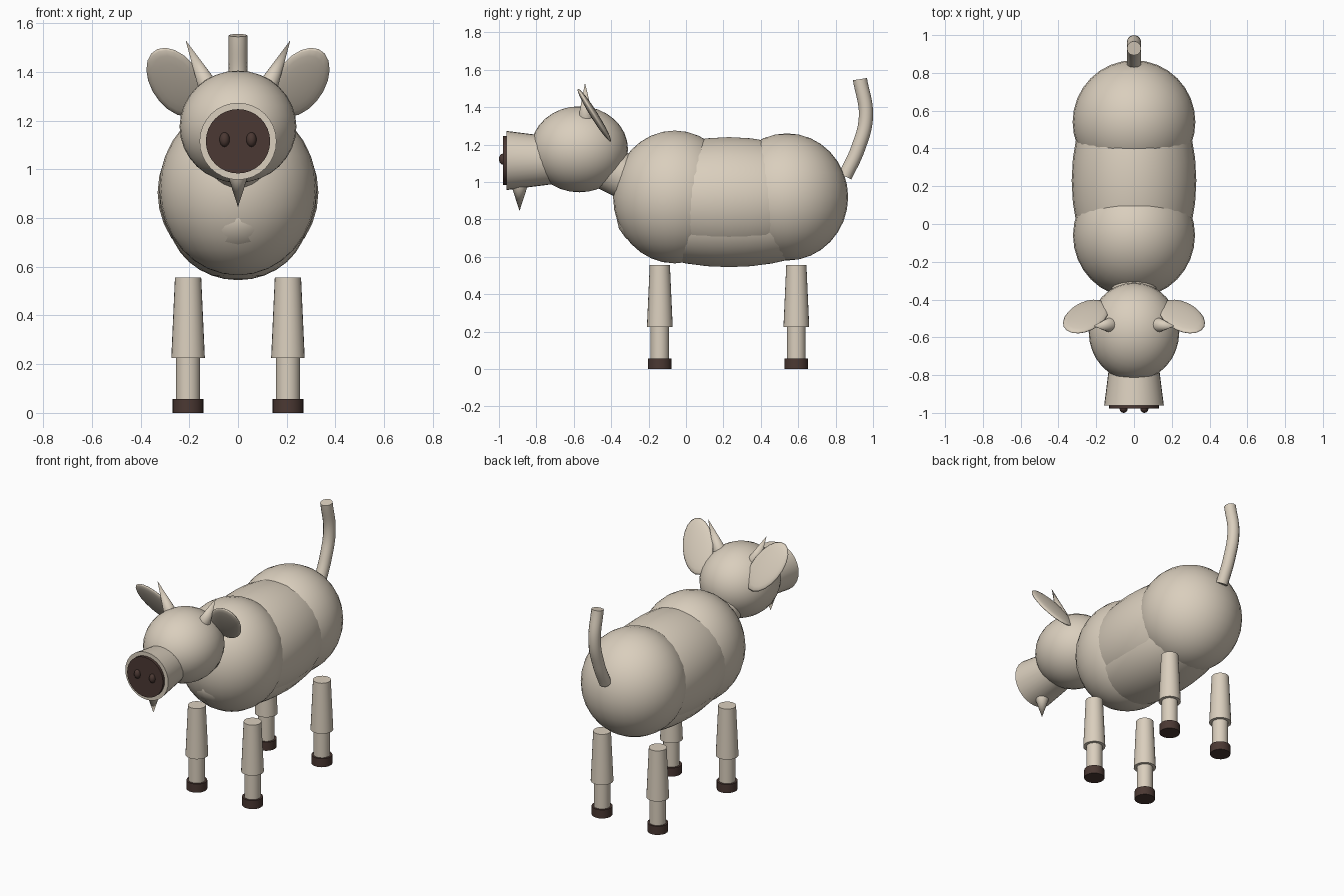
import bpy
import math
from mathutils import Vector, Matrix

cube = bpy.data.objects.get("Cube")
if cube:
    bpy.data.objects.remove(cube, do_unlink=True)


def make_material(name, rgb):
    mat = bpy.data.materials.new(name)
    mat.use_nodes = True
    mat.diffuse_color = (*rgb, 1)
    mat.node_tree.nodes["Principled BSDF"].inputs["Base Color"].default_value = (*rgb, 1)
    return mat


HIDE = make_material("cream hide", (0.70, 0.62, 0.51))
DARK = make_material("dark brown", (0.07, 0.04, 0.033))


def finish(name, mat):
    obj = bpy.context.object
    obj.name = name
    obj.data.materials.append(mat)
    bpy.ops.object.shade_smooth_by_angle(angle=math.radians(40))
    return obj


def ball(name, center, radii, mat=HIDE, segments=32, basis=None):
    """Ellipsoid, optionally turned by a 3x3 basis."""
    bpy.ops.mesh.primitive_uv_sphere_add(segments=segments, ring_count=segments // 2)
    obj = finish(name, mat)
    turn = basis.to_4x4() if basis else Matrix()
    obj.data.transform(Matrix.Translation(center) @ turn @ Matrix.Diagonal((*radii, 1)))
    return obj


def taper(name, start, end, r_start, r_end, mat=HIDE, sides=24):
    """Cone or cylinder running from start to end."""
    a, b = Vector(start), Vector(end)
    bpy.ops.mesh.primitive_cone_add(vertices=sides, radius1=r_start, radius2=r_end,
                                    depth=(b - a).length)
    obj = finish(name, mat)
    turn = (b - a).to_track_quat("Z", "Y").to_matrix().to_4x4()
    obj.data.transform(Matrix.Translation((a + b) / 2) @ turn)
    return obj


# Body
ball("chest", (0, -0.06, 0.92), (0.323, 0.33, 0.355))
ball("rump", (0, 0.54, 0.92), (0.325, 0.327, 0.34))
ball("torso", (0, 0.23, 0.905), (0.33, 0.6, 0.335))
ball("belly", (0, 0.23, 0.80), (0.285, 0.6, 0.255))
taper("neck", (0, -0.55, 1.14), (0, -0.25, 0.99), 0.12, 0.12)

# Head and snout
ball("head", (0, -0.57, 1.175), (0.24, 0.26, 0.23))
taper("snout", (0, -0.7, 1.115), (0, -0.96, 1.115), 0.125, 0.158, sides=32)
taper("nose_plate", (0, -0.95, 1.115), (0, -0.978, 1.115), 0.132, 0.132, DARK, 32)
taper("chin_tuft", (0, -0.89, 0.975), (0, -0.89, 0.845), 0.042, 0, sides=16)

# Paired head parts
for side, s in (("left", 1), ("right", -1)):
    ball(side + "_nostril", (s * 0.055, -0.978, 1.122), (0.021, 0.022, 0.03), DARK, 16)
    taper(side + "_horn", (s * 0.125, -0.535, 1.345), (s * 0.215, -0.54, 1.53), 0.04, 0, sides=16)
    up = Vector((0, -0.53, 0.85)).normalized()
    lean = math.radians(25)
    long_axis = Vector((s * math.sin(lean), 0, 0)) + up * math.cos(lean)
    wide_axis = Vector((math.cos(lean), 0, 0)) - up * s * math.sin(lean)
    normal = wide_axis.cross(long_axis)
    basis = Matrix((wide_axis, long_axis, normal)).transposed()
    ball(side + "_ear", (s * 0.255, -0.49, 1.357), (0.105, 0.178, 0.02), HIDE, 20, basis)

# Legs
for end, y in (("front", -0.14), ("back", 0.59)):
    for side, x in (("left", 0.205), ("right", -0.205)):
        name = end + "_" + side
        taper(name + "_thigh", (x, y, 0.225), (x, y, 0.555), 0.069, 0.054)
        taper(name + "_shin", (x, y, 0.03), (x, y, 0.26), 0.05, 0.05)
        taper(name + "_hoof", (x, y, 0), (x, y, 0.057), 0.063, 0.063, DARK)

# Tail: a capped tube along a smooth path
curve = bpy.data.curves.new("tail", "CURVE")
curve.dimensions = "3D"
curve.bevel_depth = 0.038
curve.bevel_resolution = 4
curve.use_fill_caps = True
path = [(0.85, 1.03), (0.92, 1.18), (0.962, 1.35), (0.93, 1.55)]
spline = curve.splines.new("BEZIER")
spline.bezier_points.add(len(path) - 1)
for point, (y, z) in zip(spline.bezier_points, path):
    point.co = (0, y, z)
    point.handle_left_type = point.handle_right_type = "AUTO"
tail = bpy.data.objects.new("tail", curve)
bpy.context.collection.objects.link(tail)
bpy.ops.object.select_all(action="DESELECT")
tail.select_set(True)
bpy.context.view_layer.objects.active = tail
bpy.ops.object.convert(target="MESH")
finish("tail", HIDE)
